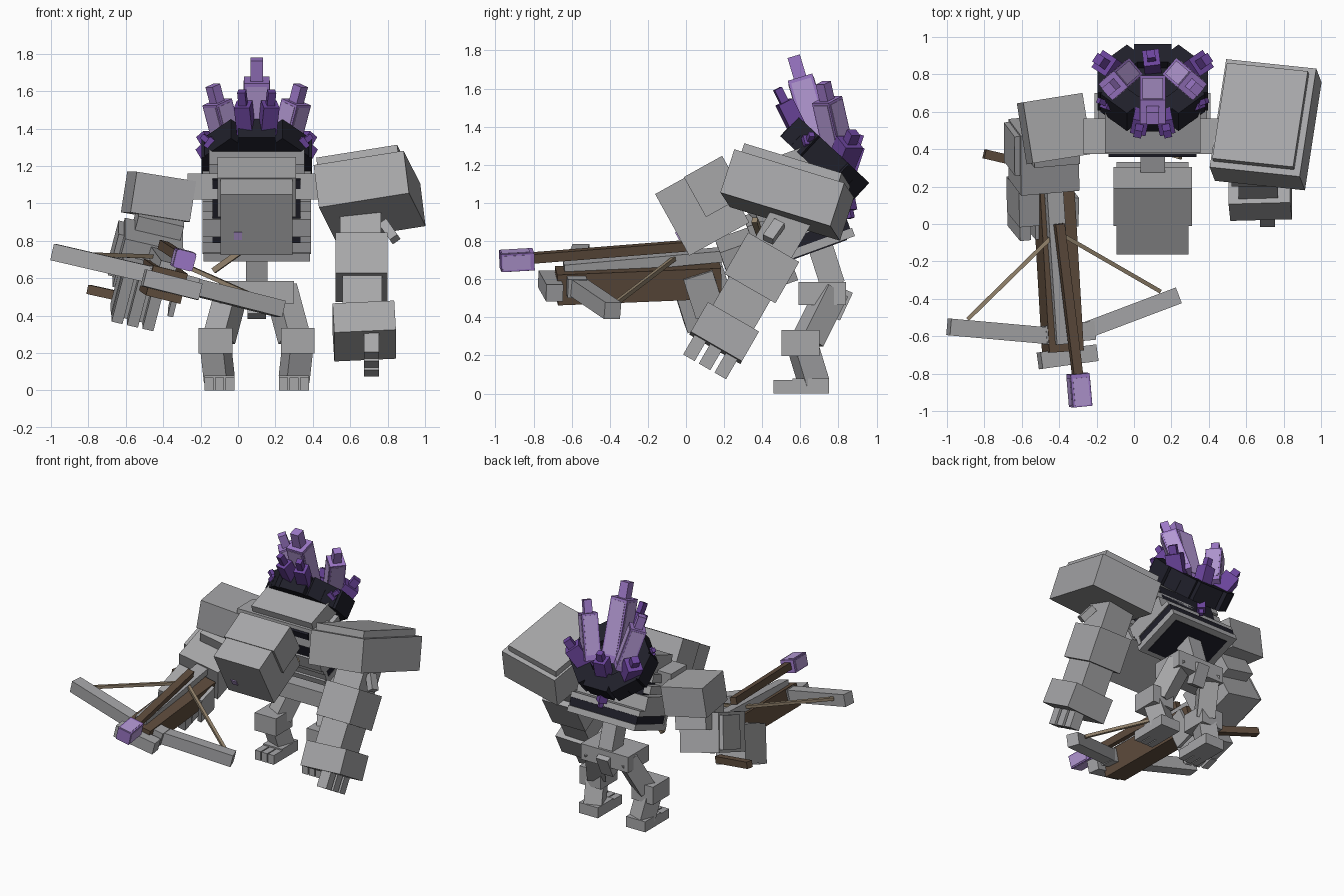
import bpy, math
from mathutils import Matrix, Vector, Euler


def material(name, rgb):
    m = bpy.data.materials.new(name)
    m.diffuse_color = (*rgb, 1)
    return m


STONE = material("stone gray", (0.385, 0.385, 0.395))
DARK = material("dark slate", (0.014, 0.014, 0.023))
PALE = material("pale crystal", (0.46, 0.32, 0.66))
LILAC = material("lilac crystal", (0.34, 0.19, 0.58))
VIOLET = material("violet crystal", (0.15, 0.06, 0.34))
WOOD = material("dark wood", (0.115, 0.074, 0.047))
CORD = material("tan cord", (0.29, 0.225, 0.15))


def frame(loc, rot=(0, 0, 0)):
    r = Euler([math.radians(a) for a in rot])
    return Matrix.Translation(loc) @ r.to_matrix().to_4x4()


def box(name, mat, loc, size, rot=(0, 0, 0), parent=Matrix()):
    """Box with baked size, placed inside a parent frame."""
    x, y, z = (s / 2 for s in size)
    verts = [(i, j, k) for i in (-x, x) for j in (-y, y) for k in (-z, z)]
    faces = [(0, 1, 3, 2), (4, 6, 7, 5), (0, 4, 5, 1),
             (2, 3, 7, 6), (0, 2, 6, 4), (1, 5, 7, 3)]
    me = bpy.data.meshes.new(name)
    me.from_pydata(verts, [], faces)
    me.materials.append(mat)
    ob = bpy.data.objects.new(name, me)
    bpy.context.collection.objects.link(ob)
    ob.matrix_world = parent @ frame(loc, rot)
    return ob


def beam(name, mat, p, q, w, h, roll=0, patch=None):
    """Square beam from p to q, optionally with thin coloured plates on its sides."""
    p, q = Vector(p), Vector(q)
    d = q - p
    m = Matrix.Translation((p + q) / 2) @ d.to_track_quat('Y', 'Z').to_matrix().to_4x4()
    box(name, mat, (0, 0, 0), (w, d.length, h), (0, roll, 0), m)
    if patch:
        n = d.length
        box(name + "_side_glow", patch, (0, n * 0.04, 0), (w + 0.006, n * 0.84, h * 0.8), (0, roll, 0), m)
        box(name + "_top_glow", patch, (0, n * 0.04, 0), (w * 0.8, n * 0.84, h + 0.006), (0, roll, 0), m)


# Torso: dark core, stone ribs and stacked lower plates
T = frame((0.1, 0.57, 0.98), (20, 0, 0))
box("torso_core", DARK, (0, 0, 0.03), (0.47, 0.30, 0.36), parent=T)
box("chest_cap", STONE, (0, 0.035, 0.21), (0.51, 0.27, 0.14), parent=T)
for i, z in enumerate((0.12, 0.035)):
    box(f"side_rib_{i}", STONE, (0, 0.03, z), (0.58, 0.24, 0.06), parent=T)
box("lower_rib", STONE, (0, 0.0, -0.06), (0.58, 0.33, 0.10), parent=T)
box("upper_skirt_plate", STONE, (0, 0.04, -0.13), (0.58, 0.38, 0.04), parent=T)
box("skirt_gap", DARK, (0, 0.06, -0.18), (0.565, 0.35, 0.06), parent=T)
box("skirt_front", STONE, (0, -0.125, -0.18), (0.58, 0.03, 0.07), parent=T)
box("lower_skirt_plate", STONE, (0, 0.045, -0.23), (0.57, 0.40, 0.045), parent=T)
box("torso_underside", DARK, (0, 0.04, -0.254), (0.46, 0.32, 0.008), parent=T)
box("shoulder_bar", STONE, (0.1, 0.47, 1.09), (0.74, 0.19, 0.14))
box("neck", STONE, (0.1, 0.36, 1.05), (0.13, 0.26, 0.14), (20, 0, 0))

# Head, hood panel and eye
H = frame((0.1, 0.085, 0.972), (29, 0, 0))
box("head", STONE, (0, 0, 0), (0.385, 0.36, 0.37), parent=H)
box("hood_panel", STONE, (0, 0.11, 0.07), (0.42, 0.23, 0.24), parent=H)
box("eye", PALE, (-0.10, -0.182, -0.065), (0.045, 0.009, 0.045), parent=H)

# Dark ring on the back
N = frame((0.1, 0.728, 1.228), (-43, 0, 0))
box("ring_base", DARK, (0, 0, -0.02), (0.42, 0.36, 0.08), parent=N)
for i in range(8):
    a = math.tau * i / 8
    box(f"ring_block_{i}", DARK, (0.23 * math.cos(a), 0.19 * math.sin(a), 0),
        (0.13, 0.20, 0.14), (0, 0, math.degrees(a)), N)


# Crystals: wide shaft with a narrow tip
def crystal(name, mat, patch, base, tip, w, tip_part=0.3):
    base, tip = Vector(base), Vector(tip)
    mid = base.lerp(tip, 1 - tip_part)
    beam(name + "_shaft", mat, base, mid, w, w, patch=patch)
    beam(name + "_tip", mat, mid, tip, w * 0.5, w * 0.5)


crystal("main_crystal", LILAC, PALE, (0.1, 0.73, 1.22), (0.1, 0.565, 1.77), 0.135, 0.2)
for s, n in ((-1, "left"), (1, "right")):
    x = 0.1
    crystal(n + "_tall_crystal", LILAC, PALE, (x + s * 0.13, 0.81, 1.23), (x + s * 0.235, 0.72, 1.63), 0.115, 0.22)
    crystal(n + "_front_crystal", VIOLET, None, (x + s * 0.05, 0.62, 1.32), (x + s * 0.08, 0.48, 1.60), 0.085, 0.25)
    crystal(n + "_side_crystal", VIOLET, None, (x + s * 0.17, 0.80, 1.17), (x + s * 0.29, 0.88, 1.37), 0.11, 0.25)
    crystal(n + "_brow_crystal", VIOLET, None, (x + s * 0.18, 0.62, 1.27), (x + s * 0.29, 0.66, 1.36), 0.06)
crystal("rear_crystal", VIOLET, None, (0.1, 0.83, 1.12), (0.09, 0.91, 1.36), 0.09, 0.25)
crystal("low_crystal", VIOLET, None, (0.1, 0.84, 1.05), (0.12, 0.865, 0.92), 0.06)

# Pelvis, spine and tail
beam("spine", STONE, (0.1, 0.77, 0.57), (0.1, 0.69, 0.82), 0.115, 0.13)
box("pelvis", STONE, (0.1, 0.715, 0.525), (0.40, 0.25, 0.12))
box("tail_flap", STONE, (0.1, 0.81, 0.47), (0.10, 0.07, 0.16), (-25, 0, 0))

# Legs
for s, n in ((-1, "left"), (1, "right")):
    x = lambda d: 0.1 + s * d
    beam(n + "_thigh", STONE, (x(0.13), 0.77, 0.54), (x(0.20), 0.64, 0.28), 0.13, 0.13)
    box(n + "_knee", STONE, (x(0.22), 0.60, 0.265), (0.18, 0.20, 0.135))
    beam(n + "_shin", STONE, (x(0.22), 0.615, 0.24), (x(0.20), 0.67, 0.06), 0.13, 0.13)
    box(n + "_foot", STONE, (x(0.20), 0.655, 0.04), (0.16, 0.19, 0.08))
    for i in (-1, 0, 1):
        box(f"{n}_toe_{i + 2}", STONE, (x(0.20) + i * 0.056, 0.51, 0.035), (0.048, 0.10, 0.07))

# Big arm: slab shoulder, elbow, forearm, fist
S = frame((0.70, 0.54, 1.07), (-17, -9, -6))
box("big_shoulder", STONE, (0, 0, -0.03), (0.49, 0.61, 0.24), parent=S)
box("big_shoulder_top", STONE, (-0.01, 0, 0.115), (0.44, 0.54, 0.05), parent=S)
A = frame((0.675, 0.19, 0.30), (-30, 0, 0))
box("big_upper_arm", STONE, (-0.02, 0, 0.65), (0.22, 0.22, 0.26), parent=A)
box("big_elbow", STONE, (-0.015, 0, 0.415), (0.28, 0.31, 0.25), parent=A)
box("big_forearm", STONE, (-0.01, 0, 0.21), (0.21, 0.25, 0.26), parent=A)
box("big_fist", STONE, (0, 0, 0.02), (0.33, 0.31, 0.18), (0, -3, 0), A)
for i in (-1, 0, 1):
    box(f"big_finger_{i + 2}", STONE, (0.04, i * 0.095, -0.12), (0.08, 0.07, 0.13), parent=A)
box("big_arm_flap", STONE, (0.81, 0.46, 0.85), (0.05, 0.06, 0.12), (-30, -35, 0))

# Small arm holding the crossbow
box("small_shoulder", STONE, (-0.425, 0.51, 1.035), (0.325, 0.33, 0.22), (0, 9, 9))
E = frame((-0.475, 0.36, 0.73), (20, 13, 5))
box("small_upper_arm", STONE, (0.02, 0.13, 0.09), (0.25, 0.24, 0.2), parent=E)
box("small_elbow", STONE, (0, 0, -0.03), (0.32, 0.34, 0.28), parent=E)
box("small_elbow_plate", STONE, (-0.17, 0.05, -0.03), (0.04, 0.22, 0.24), parent=E)
G = frame((-0.53, 0.08, 0.52), (18, 13, 5))
box("small_hand", STONE, (0, 0.05, 0), (0.24, 0.20, 0.28), parent=G)
for i in (-1, 0, 1):
    box(f"small_finger_{i + 2}", STONE, (i * 0.085, -0.08, -0.01), (0.06, 0.10, 0.28), parent=G)
box("small_thumb", STONE, (-0.335, 0.095, 0.52), (0.03, 0.16, 0.22), (18, 13, 3))

# Crossbow
beam("stock", WOOD, (-0.43, 0.18, 0.60), (-0.38, -0.68, 0.565), 0.19, 0.165, -14)
beam("rail", STONE, (-0.43, 0.20, 0.73), (-0.375, -0.64, 0.655), 0.09, 0.06, -14)
beam("grip_bar", WOOD, (-0.80, 0.375, 0.54), (-0.48, 0.30, 0.47), 0.05, 0.05)
beam("left_limb", STONE, (-0.99, -0.55, 0.74), (-0.43, -0.60, 0.61), 0.09, 0.09)
beam("middle_limb", STONE, (-0.48, -0.595, 0.62), (-0.22, -0.57, 0.55), 0.10, 0.10)
beam("right_limb", STONE, (-0.26, -0.57, 0.56), (0.23, -0.385, 0.435), 0.09, 0.09)
box("front_mount", STONE, (-0.355, -0.71, 0.565), (0.31, 0.09, 0.09), (0, 14, 8))
beam("left_string", CORD, (-0.89, -0.51, 0.73), (-0.43, -0.06, 0.715), 0.022, 0.022)
beam("right_string", CORD, (0.14, -0.36, 0.48), (-0.38, -0.06, 0.71), 0.022, 0.022)
beam("loose_stick", CORD, (-0.13, 0.46, 0.64), (0.25, 0.36, 0.91), 0.03, 0.03)

# Bolt with a crystal head
beam("bolt_shaft", WOOD, (-0.40, 0.0, 0.775), (-0.30, -0.82, 0.71), 0.05, 0.05, -14)
beam("bolt_head", LILAC, (-0.30, -0.80, 0.705), (-0.285, -0.975, 0.695), 0.105, 0.095, -14, PALE)
